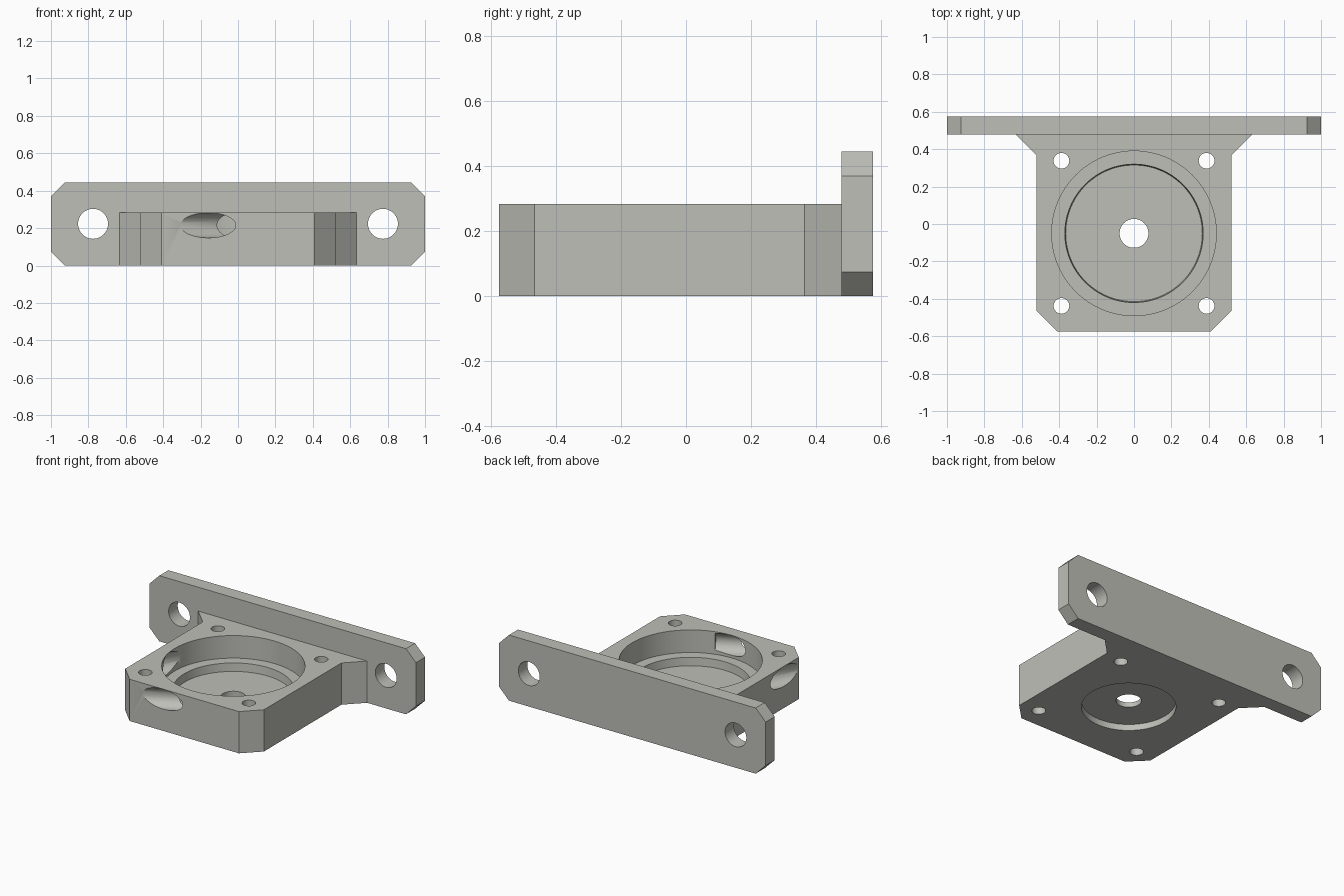
import bpy, bmesh, math
from mathutils import Matrix, Vector

if "Cube" in bpy.data.objects:
    bpy.data.objects.remove(bpy.data.objects["Cube"])

grey = bpy.data.materials.new("warm_grey")
grey.diffuse_color = (0.52, 0.52, 0.48, 1)
grey.use_nodes = True
grey.node_tree.nodes["Principled BSDF"].inputs["Base Color"].default_value = grey.diffuse_color
CY = -0.05  # bore centre in y


def make_object(name, bm):
    bmesh.ops.recalc_face_normals(bm, faces=bm.faces)
    mesh = bpy.data.meshes.new(name)
    bm.to_mesh(mesh)
    bm.free()
    mesh.materials.append(grey)
    obj = bpy.data.objects.new(name, mesh)
    bpy.context.collection.objects.link(obj)
    return obj


def prism(name, points, offset):
    """Extrude a closed outline along an offset vector."""
    bm = bmesh.new()
    face = bm.faces.new([bm.verts.new(p) for p in points])
    ext = bmesh.ops.extrude_face_region(bm, geom=[face])
    verts = [v for v in ext["geom"] if isinstance(v, bmesh.types.BMVert)]
    bmesh.ops.translate(bm, verts=verts, vec=offset)
    return make_object(name, bm)


def rod(name, start, end, r1, r2=None, sides=64):
    """Round cutter between two points."""
    a, b = Vector(start), Vector(end)
    d = b - a
    bm = bmesh.new()
    m = Matrix.Translation((a + b) / 2) @ d.to_track_quat('Z', 'Y').to_matrix().to_4x4()
    bmesh.ops.create_cone(bm, cap_ends=True, segments=sides, radius1=r1,
                          radius2=r1 if r2 is None else r2, depth=d.length, matrix=m)
    return make_object(name, bm)


def combine(target, other, operation):
    mod = target.modifiers.new(operation.lower(), 'BOOLEAN')
    mod.operation, mod.object, mod.solver = operation, other, 'EXACT'
    bpy.context.view_layer.objects.active = target
    bpy.ops.object.modifier_apply(modifier=mod.name)
    bpy.data.objects.remove(other, do_unlink=True)


# Housing block with chamfered front corners and flared gussets at the back
half = [(0.41, -0.575), (0.52, -0.465), (0.52, 0.365), (0.635, 0.48), (0.635, 0.5)]
outline = half + [(-x, y) for x, y in reversed(half)]
bracket = prism("bearing_bracket", [(x, y, 0) for x, y in outline], (0, 0, 0.283))

# Mounting plate with chamfered corners
half = [(0.925, 0), (1, 0.075), (1, 0.37), (0.925, 0.445)]
outline = half + [(-x, z) for x, z in reversed(half)]
plate = prism("mounting_plate", [(x, 0.478, z) for x, z in outline], (0, 0.097, 0))
combine(bracket, plate, 'UNION')

# Stepped bore, shaft hole and underside recess
for r1, r2, z0, z1 in [(0.44, 0.44, 0.13, 0.4), (0.365, 0.37, 0.075, 0.131),
                       (0.077, 0.077, -0.1, 0.2), (0.287, 0.287, -0.1, 0.042)]:
    combine(bracket, rod("bore", (0, CY, z0), (0, CY, z1), r1, r2, 96), 'DIFFERENCE')

# Screw holes in the block and in the plate
for sx in (-1, 1):
    for sy in (-1, 1):
        x, y = sx * 0.388, CY + sy * 0.388
        combine(bracket, rod("screw", (x, y, -0.1), (x, y, 0.4), 0.042, sides=32), 'DIFFERENCE')
    x = sx * 0.775
    combine(bracket, rod("bolt", (x, 0.3, 0.223), (x, 0.7, 0.223), 0.08, sides=48), 'DIFFERENCE')

# Slanted ports through the front and left walls, mirrored about the diagonal
ang = math.radians(27)
for swap in (False, True):
    ends = []
    for t in (-0.4, 0.29):
        u, v = -0.16 + t * math.cos(ang), -0.525 + t * math.sin(ang)
        if swap:  # shift so the port centres on the left wall
            u, v = v + 0.055, u
        ends.append((u, v + CY, 0.215))
    combine(bracket, rod("port", *ends, 0.067), 'DIFFERENCE')

bpy.ops.object.select_all(action='DESELECT')
bracket.select_set(True)
bpy.context.view_layer.objects.active = bracket
bpy.ops.object.shade_smooth_by_angle(angle=math.radians(30))
